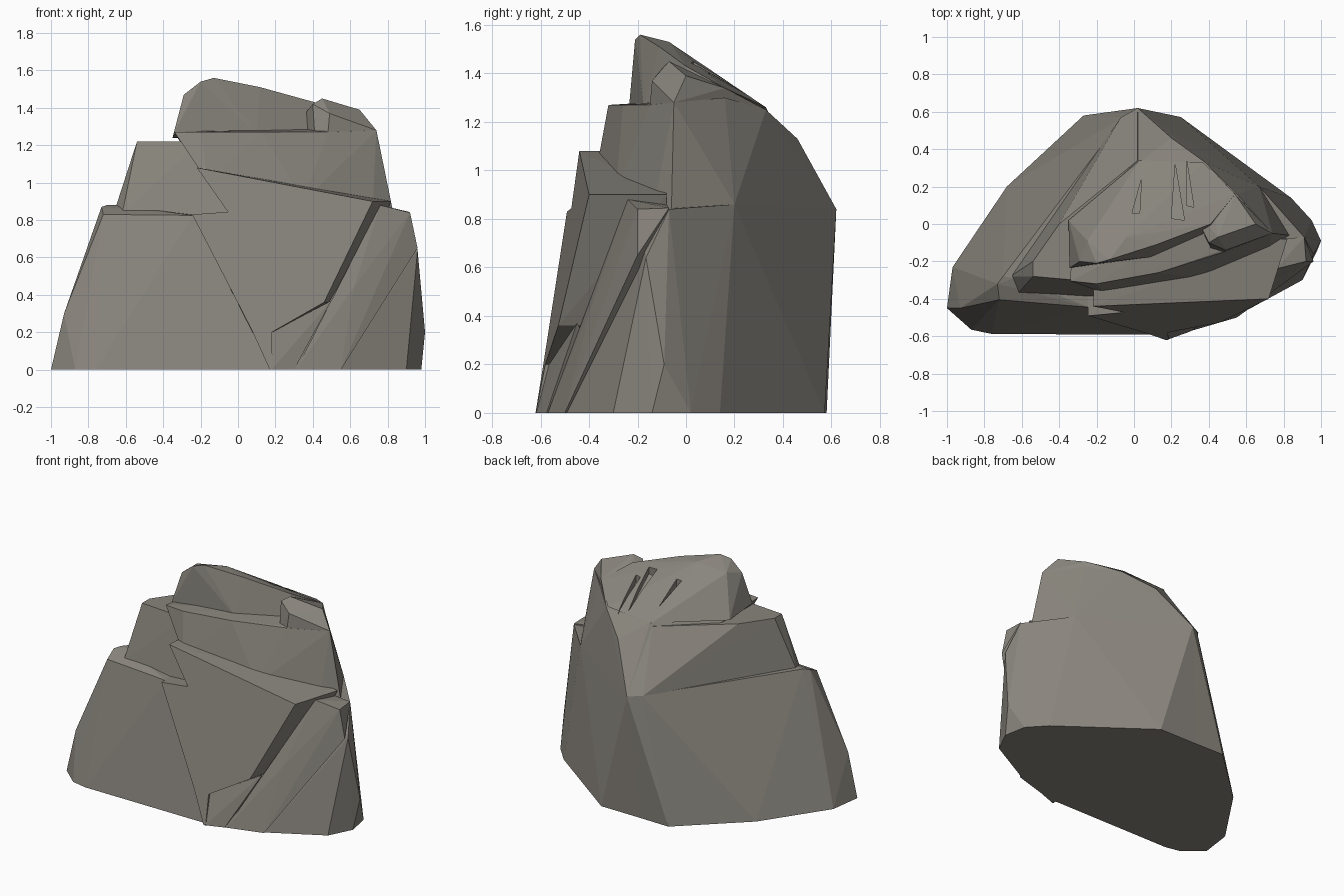
import bpy, bmesh

stone = bpy.data.materials.new("stone")
stone.diffuse_color = (0.25, 0.235, 0.205, 1)


def hull(name, pts):
    """Convex chunk of stone around a few corner points."""
    bm = bmesh.new()
    for p in pts:
        bm.verts.new(p)
    bmesh.ops.convex_hull(bm, input=bm.verts)
    junk = [v for v in bm.verts if not v.link_faces]
    bmesh.ops.delete(bm, geom=junk, context='VERTS')
    bmesh.ops.recalc_face_normals(bm, faces=bm.faces)
    me = bpy.data.meshes.new(name)
    bm.to_mesh(me)
    bm.free()
    ob = bpy.data.objects.new(name, me)
    bpy.context.collection.objects.link(ob)
    return ob


def slab(name, outline, back=-0.08):
    """Leaning front slab: (x, z, sideways shift at the back) outline."""
    pts = []
    for x, z, s in outline:
        pts += [(x, -0.634 + 0.08 * x + 0.196 * z, z), (x + s, back, z)]
    return hull(name, pts)


parts = []
# lower right and rear mass
rock = hull("rock", [
    (.18, -.6, 0), (.3, -.57, 0), (.55, -.49, 0), (.9, -.3, 0), (.98, -.14, 0),
    (.95, .02, 0), (.84, .14, 0), (.25, .572, 0), (-.05, .575, 0), (-.27, .56, 0),
    (1, -.09, .2), (.96, -.165, .64), (.91, -.07, .84), (.67, .2, .86),
    (.02, .62, .84), (-.2, -.2, .83), (.72, -.2, .84)])
# lower left block
parts.append(hull("lower_left_block", [
    (-1, -.45, 0), (-.87, -.565, 0), (-.76, -.588, 0), (.18, -.592, 0), (.18, 0, 0),
    (-.05, .575, 0), (-.27, .58, 0), (-.68, .2, 0), (-.97, -.23, 0),
    (-.93, -.45, .3), (-.73, -.32, .87), (-.7, -.28, .88), (-.64, -.29, .88),
    (-.72, -.405, .83), (-.24, -.445, .825), (-.06, .57, .85), (.02, .62, .84)]))
# left middle tier
parts.append(hull("left_tier", [
    (-.66, -.28, .85), (-.62, -.37, .83), (-.03, -.4, .8), (-.54, -.28, 1.22),
    (-.54, -.2, 1.22), (-.37, -.295, 1.22), (-.2, -.31, 1.22), (-.4, 0, 1.22),
    (.02, .34, 1.22), (-.07, .57, .85), (.02, .62, .84), (.2, 0, .8)]))
# upper right tier
parts.append(hull("upper_tier", [
    (-.34, -.305, 1.27), (-.2, -.32, 1.27), (.13, -.26, 1.27), (.48, -.15, 1.27),
    (.74, -.05, 1.28), (-.16, -.37, 1.0), (.35, -.29, .9), (.72, -.13, .86),
    (.83, -.06, .84), (.67, .2, .86), (.02, .62, .84),
    (.2, .46, 1.13), (.38, .33, 1.25), (.55, .16, 1.3), (-.33, 0, 1.25),
    (.04, .34, 1.24)]))
# summit
parts.append(hull("summit", [
    (-.345, -.235, 1.26), (.1, -.175, 1.26), (.41, -.04, 1.26), (-.29, -.2, 1.47),
    (-.2, -.21, 1.54), (-.13, -.19, 1.56), (.12, -.11, 1.51), (.41, 0, 1.43),
    (-.04, -.07, 1.53), (-.25, -.09, 1.5), (-.35, .02, 1.24), (.03, .34, 1.24),
    (.37, .33, 1.26), (.54, .16, 1.34)]))
# right shoulder of the summit
parts.append(hull("summit_shoulder", [
    (.41, -.13, 1.26), (.48, -.15, 1.26), (.49, -.14, 1.37), (.4, -.1, 1.42),
    (.45, -.07, 1.45), (.65, 0, 1.39), (.74, -.05, 1.28), (.54, .16, 1.34),
    (.38, .33, 1.25), (.3, .1, 1.3)]))
# front slab in three pieces
parts.append(slab("front_slab_upper", [
    (-.22, 1.08, .02), (.72, .9, .1), (.66, .78, .1), (-.03, .81, .02)]))
parts.append(slab("front_slab_lower", [
    (-.245, .83, 0), (-.03, .812, 0), (.72, .9, .1), (.46, .36, .1),
    (.18, .2, 0), (.08, .2, 0)]))
parts.append(slab("front_slab_foot", [
    (.07, .22, 0), (.18, .22, 0), (.185, 0, 0), (.17, 0, 0)]))
# chipped corner beside the foot
parts.append(hull("foot_chip", [
    (.18, -.618, 0), (.3, -.575, 0), (.5, -.45, .37), (.18, -.565, .2), (.3, -.2, 0)]))
# slanting right rib
parts.append(hull("right_rib", [
    (.31, -.57, 0), (.55, -.5, 0), (.62, -.39, .44), (.96, -.2, .65), (.94, -.19, .71),
    (.92, -.2, .84), (.91, -.07, .845), (.76, -.24, .88), (.78, -.08, .86),
    (.4, -.1, 0), (.5, -.43, .37)]))

# clefts behind the summit
clefts = []
for tip, a, b in [((.04, .24), (-.01, .06), (.03, .06)),
                  ((.22, .32), (.2, .03), (.27, .02)),
                  ((.28, .35), (.28, .1), (.32, .09))]:
    pts = []
    for (x, y), d in ((tip, 0), (a, .05), (b, .05)):
        z = 1.46 - .66 * y - d
        pts += [(x, y, z), (x, y, z + .25)]
    c = hull("cleft_cutter", pts)
    c.hide_render = True
    clefts.append(c)

# merge the chunks, then cut the clefts
bpy.context.view_layer.objects.active = rock
for ob, op in [(p, 'UNION') for p in parts] + [(c, 'DIFFERENCE') for c in clefts]:
    m = rock.modifiers.new("merge", 'BOOLEAN')
    m.operation, m.object, m.solver = op, ob, 'EXACT'
    bpy.ops.object.modifier_apply(modifier=m.name)
    bpy.data.objects.remove(ob, do_unlink=True)
rock.data.materials.clear()
rock.data.materials.append(stone)
for p in rock.data.polygons:
    p.use_smooth = False
    p.material_index = 0
